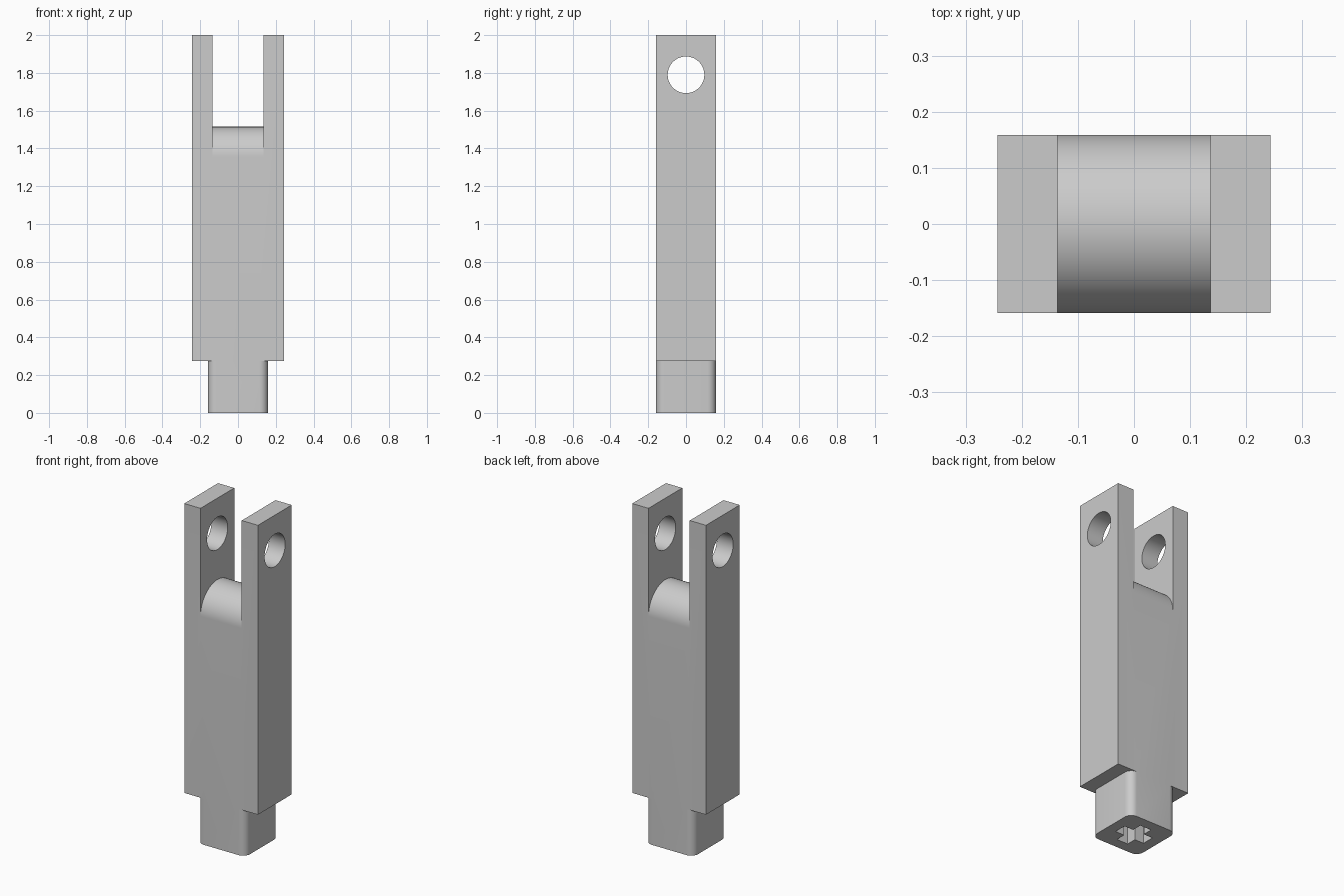
import bpy
import bmesh
from math import pi, sin, cos
from mathutils import Vector

cube = bpy.data.objects.get("Cube")
if cube:
    bpy.data.objects.remove(cube, do_unlink=True)

HALF_W, HALF_D = 0.243, 0.159      # half width and depth of the body
STEM_TOP, TOP = 0.275, 2.0
GAP = 0.136                        # half width of the fork slot
DOME_Z = 1.515 - HALF_D            # centre of the rounded slot floor
HOLE_Z, HOLE_R = 1.79, 0.097
CORNER = 0.045                     # stem corner radius

grey = bpy.data.materials.new("plain grey")
grey.use_nodes = True
grey.diffuse_color = (0.6, 0.6, 0.6, 1)
grey.node_tree.nodes["Principled BSDF"].inputs["Base Color"].default_value = grey.diffuse_color


def prism(name, outline, direction):
    """Extrude a closed outline along a vector."""
    bm = bmesh.new()
    face = bm.faces.new([bm.verts.new(p) for p in outline])
    grown = bmesh.ops.extrude_face_region(bm, geom=[face])["geom"]
    bmesh.ops.translate(bm, vec=Vector(direction),
                        verts=[g for g in grown if isinstance(g, bmesh.types.BMVert)])
    bmesh.ops.recalc_face_normals(bm, faces=bm.faces)
    mesh = bpy.data.meshes.new(name)
    bm.to_mesh(mesh)
    bm.free()
    mesh.materials.append(grey)
    obj = bpy.data.objects.new(name, mesh)
    bpy.context.collection.objects.link(obj)
    return obj


def combine(target, other, operation):
    """Apply a boolean and discard the second solid."""
    mod = target.modifiers.new(operation, "BOOLEAN")
    mod.object, mod.operation, mod.solver = other, operation, "EXACT"
    bpy.context.view_layer.objects.active = target
    bpy.ops.object.modifier_apply(modifier=mod.name)
    bpy.data.objects.remove(other, do_unlink=True)


def arc(radius, start, end, steps):
    return [(radius * cos(a), radius * sin(a))
            for a in (start + (end - start) * i / steps for i in range(steps + 1))]


# Main block
body = prism("fork_body", [(-HALF_W, -HALF_D, STEM_TOP), (HALF_W, -HALF_D, STEM_TOP),
                           (HALF_W, HALF_D, STEM_TOP), (-HALF_W, HALF_D, STEM_TOP)],
             (0, 0, TOP - STEM_TOP))

# Fork slot with a half-round floor
floor = [(-GAP, y, DOME_Z + z) for y, z in arc(HALF_D, pi, 0, 48)]
sides = [(-GAP, y, z) for y, z in ((0.3, DOME_Z), (0.3, 2.2), (-0.3, 2.2), (-0.3, DOME_Z))]
combine(body, prism("slot_cutter", floor + sides, (2 * GAP, 0, 0)), "DIFFERENCE")

# Pin hole through both fork arms
ring = [(-0.4, y, HOLE_Z + z) for y, z in arc(HOLE_R, 0, 2 * pi, 48)[:-1]]
combine(body, prism("pin_cutter", ring, (0.8, 0, 0)), "DIFFERENCE")

# Square stem with rounded corners
offset = HALF_D - CORNER
outline = []
for k, (sx, sy) in enumerate(((1, 1), (-1, 1), (-1, -1), (1, -1))):
    outline += [(sx * offset + x, sy * offset + y, 0)
                for x, y in arc(CORNER, k * pi / 2, (k + 1) * pi / 2, 8)]
combine(body, prism("stem", outline, (0, 0, STEM_TOP)), "UNION")

# Cross-shaped socket in the underside
arm, rib = 0.097, 0.037
cross = []
for k in range(4):
    c, s = round(cos(k * pi / 2)), round(sin(k * pi / 2))
    cross += [(x * c - y * s, x * s + y * c, -0.1)
              for x, y in ((arm, -rib), (arm, rib), (rib, rib))]
combine(body, prism("socket_cutter", cross, (0, 0, 0.5)), "DIFFERENCE")

# Smooth the round surfaces, keep hard edges
for obj in bpy.context.selected_objects:
    obj.select_set(False)
body.select_set(True)
bpy.context.view_layer.objects.active = body
bpy.ops.object.shade_smooth_by_angle(angle=pi / 6)
